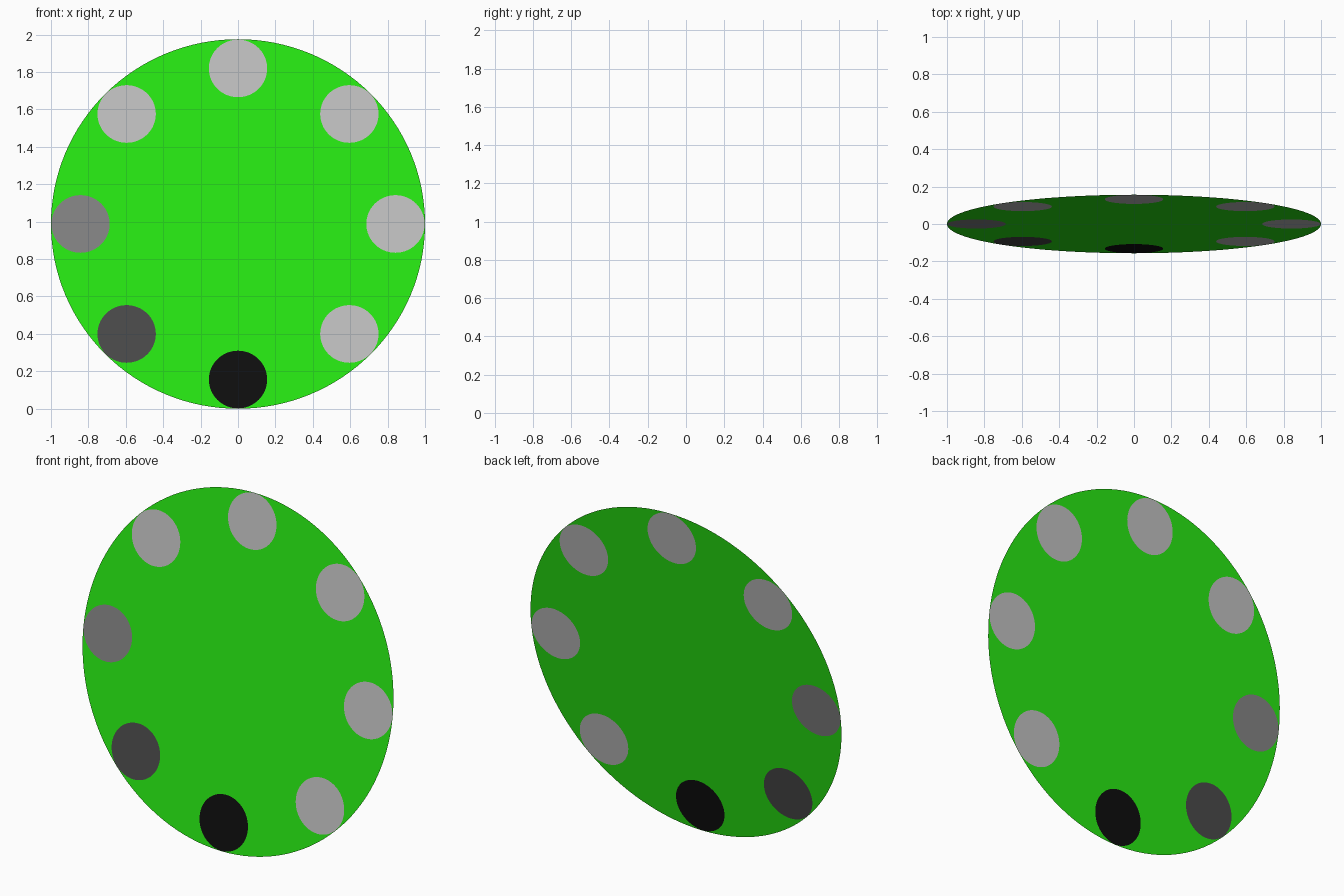
import bpy, math
from mathutils import Vector
from mathutils.geometry import delaunay_2d_cdt

if "Cube" in bpy.data.objects:
    bpy.data.objects.remove(bpy.data.objects["Cube"])

TILT = math.radians(9)          # the disc leans back at the top
RING, DOT = 0.842, 0.156        # dot ring radius and dot radius


def srgb(*c):
    return [((v / 255 + 0.055) / 1.055) ** 2.4 if v > 10 else v / 255 / 12.92 for v in c] + [1]


def circle(cx, cy, r, n):
    return [Vector((cx + r * math.cos(2 * math.pi * i / n),
                    cy + r * math.sin(2 * math.pi * i / n))) for i in range(n)]


colours = [("green", srgb(40, 234, 19)), ("light_grey", srgb(192, 192, 192)),
           ("mid_grey", srgb(131, 131, 131)), ("dark_grey", srgb(74, 74, 74)),
           ("black", srgb(14, 14, 14))]

# Outlines: the disc, then eight dots counter-clockwise from the right
points, loops = [], []


def add_loop(pts):
    loops.append(list(range(len(points), len(points) + len(pts))))
    points.extend(pts)


add_loop(circle(0, 0, 1, 128))
for k in range(8):
    a = k * math.pi / 4
    add_loop(circle(RING * math.cos(a), RING * math.sin(a), DOT, 64))
loop_colour = [0, 1, 1, 1, 1, 2, 3, 4, 1]

# Flat single-sheet disc with the dots cut in as faces
verts, _, faces, _, _, source = delaunay_2d_cdt(points, [], loops, 1, 1e-6)
mesh = bpy.data.meshes.new("dotted_disc")
mesh.from_pydata([(v.x, v.y * math.sin(TILT), (v.y + 1) * math.cos(TILT)) for v in verts],
                 [], [list(f) for f in faces])
for name, col in colours:
    mat = bpy.data.materials.new(name)
    mat.diffuse_color = col
    mat.use_nodes = True
    mat.node_tree.nodes["Principled BSDF"].inputs["Base Color"].default_value = mat.diffuse_color
    mesh.materials.append(mat)
for poly, src in zip(mesh.polygons, source):
    poly.material_index = loop_colour[max(src)] if src else 0
mesh.update()
disc = bpy.data.objects.new("dotted_disc", mesh)
bpy.context.collection.objects.link(disc)
